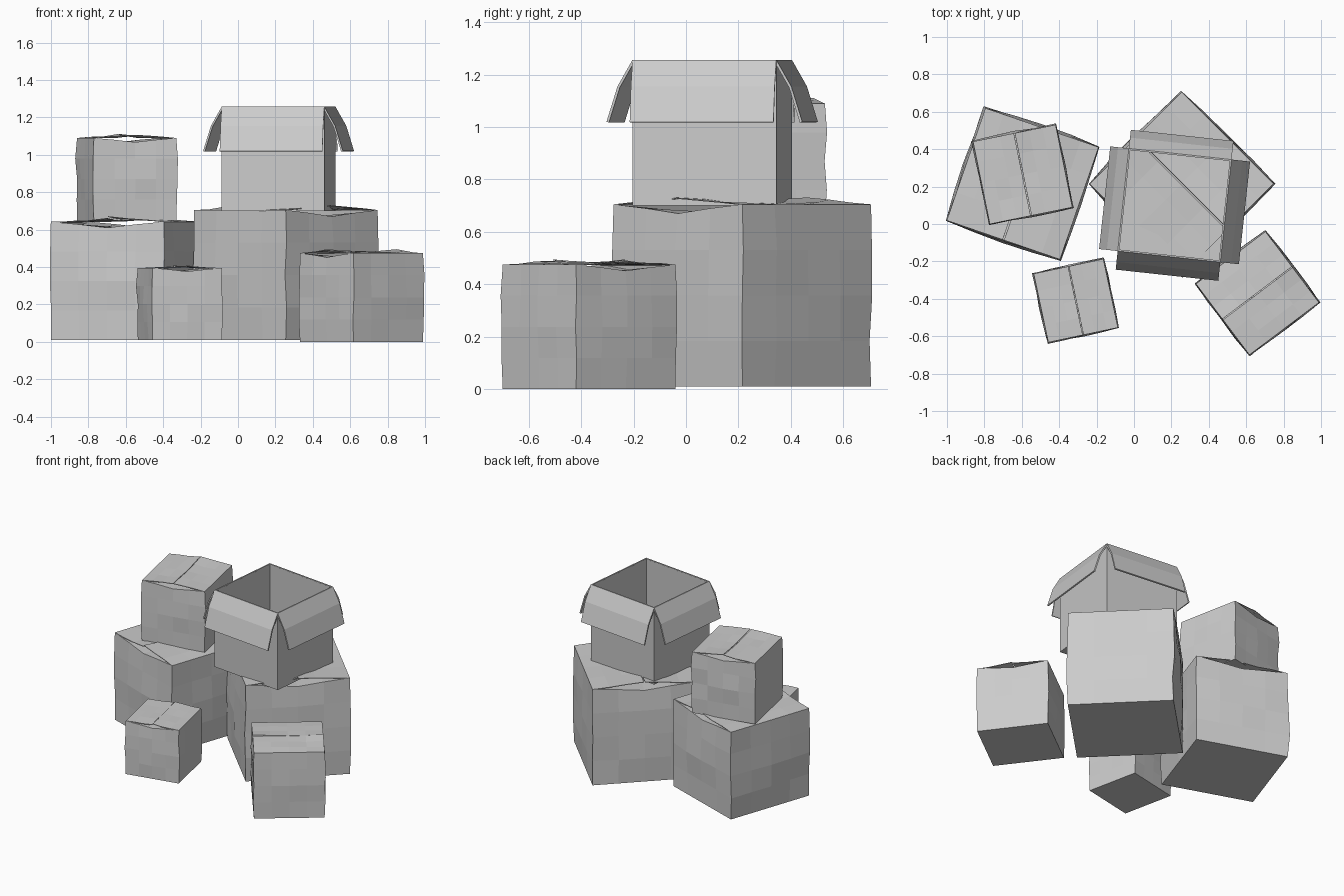
import bpy, bmesh, random
from math import radians, sin, pi
from mathutils import Vector

if "Cube" in bpy.data.objects:
    bpy.data.objects.remove(bpy.data.objects["Cube"])

random.seed(4)
N = 4  # subdivisions per side


def finish(bm, name, loc, rot, thick):
    bmesh.ops.remove_doubles(bm, verts=bm.verts, dist=1e-5)
    bmesh.ops.recalc_face_normals(bm, faces=bm.faces)
    me = bpy.data.meshes.new(name)
    bm.to_mesh(me)
    bm.free()
    ob = bpy.data.objects.new(name, me)
    bpy.context.collection.objects.link(ob)
    ob.location = loc
    ob.rotation_euler.z = radians(rot)
    m = ob.modifiers.new("cardboard", 'SOLIDIFY')
    m.thickness = thick
    m.offset = -1
    return ob


def grid(bm, rows):
    vs = [[bm.verts.new(p) for p in r] for r in rows]
    for a, b in zip(vs, vs[1:]):
        for i in range(len(a) - 1):
            bm.faces.new((a[i], a[i + 1], b[i + 1], b[i]))


def closed_box(name, x, y, z, sx, sy, h, rot):
    """Worn closed carton, top seam along local y."""
    bm = bmesh.new()
    s = (sx + sy) / 2
    hx, hy = sx / 2, sy / 2
    corners = [(-hx, -hy), (hx, -hy), (hx, hy), (-hx, hy)]
    rings = []
    for k in range(N + 1):
        t, ring = k / N, []
        for c in range(4):
            a, b = Vector(corners[c]), Vector(corners[(c + 1) % 4])
            out = Vector(((b - a).y, -(b - a).x)).normalized()
            for i in range(N):
                u = i / N
                p = a.lerp(b, u)
                if 0 < k < N:
                    p += out * s * (0.018 * sin(pi * u) * sin(pi * t) + random.uniform(-.008, .012))
                    if i == 0:
                        p *= 1 + random.uniform(-.005, .025)
                zz = h * t
                # the end walls sag below the flaps
                if k == N and c in (0, 2) and i:
                    zz -= s * (0.05 if i == 2 else 0.022)
                ring.append((p.x, p.y, zz))
        rings.append(ring)
    grid(bm, [r + r[:1] for r in rings])
    bm.faces.new([bm.verts.new((cx, cy, 0)) for cx, cy in reversed(corners)])
    bmesh.ops.remove_doubles(bm, verts=bm.verts, dist=1e-5)
    # the plain bottom needs the wall's subdivided border
    for f in [f for f in bm.faces if len(f.verts) == 4 and all(v.co.z == 0 for v in f.verts)]:
        bm.faces.remove(f)
    bm.faces.new([bm.verts.new(p) for p in reversed(rings[0])])
    top = rings[-1]
    # tucked end flaps below the opening
    for st in (0, 2 * N):
        edge = [top[(st + i) % (4 * N)] for i in range(N + 1)]
        grid(bm, [edge, [(p[0] * .97, p[1] * .1, h - .05 * s) for p in edge]])
    # two long top flaps
    for side in (-1, 1):
        hinge = [top[N + i] for i in range(N + 1)] if side > 0 else \
                [top[(3 * N + i) % (4 * N)] for i in range(N + 1)]
        rows = [hinge]
        lift = random.uniform(0.02, 0.045)
        for f, w in ((.68, .3), (.35, .55), (.012, 1)):
            rows.append([(side * hx * f, p[1],
                          h + s * (lift * w * (1 if j in (0, N) else .7) + random.uniform(-.007, .007)))
                         for j, p in enumerate(hinge)])
        grid(bm, rows)
    finish(bm, name, (x, y, z), rot, .004)


closed_box("large_left_box", -.595, .215, .01, .64, .635, .632, -19)
closed_box("upper_left_box", -.595, .265, .65, .45, .45, .44, 11.5)
closed_box("large_right_box", .255, .215, .01, .695, .695, .695, 45)
closed_box("small_left_box", -.311, -.41, .01, .38, .375, .385, 12)
closed_box("small_right_box", .66, -.37, 0, .475, .465, .475, -53)

# open carton on the right stack
S, Z0, Z1 = .276, .70, 1.257
sq = [(-S, -S), (S, -S), (S, S), (-S, S), (-S, -S)]
bm = bmesh.new()
grid(bm, [[(px, py, z) for px, py in sq] for z in (Z0, Z1)])
bm.faces.new([bm.verts.new((px, py, Z0)) for px, py in sq[3::-1]])
finish(bm, "open_box_body", (.217, .10, 0), -6.2, .012)

# folded-out flaps
profile = [(0, Z1), (.058, 1.155), (.10, 1.02)]
for n, label in enumerate(("front", "right", "back", "left")):
    bm = bmesh.new()
    grid(bm, [[(-S, -S - o, z), (S, -S - o, z)] for o, z in profile])
    finish(bm, label + "_open_flap", (.217, .10, 0), -6.2 + 90 * n, .01)
